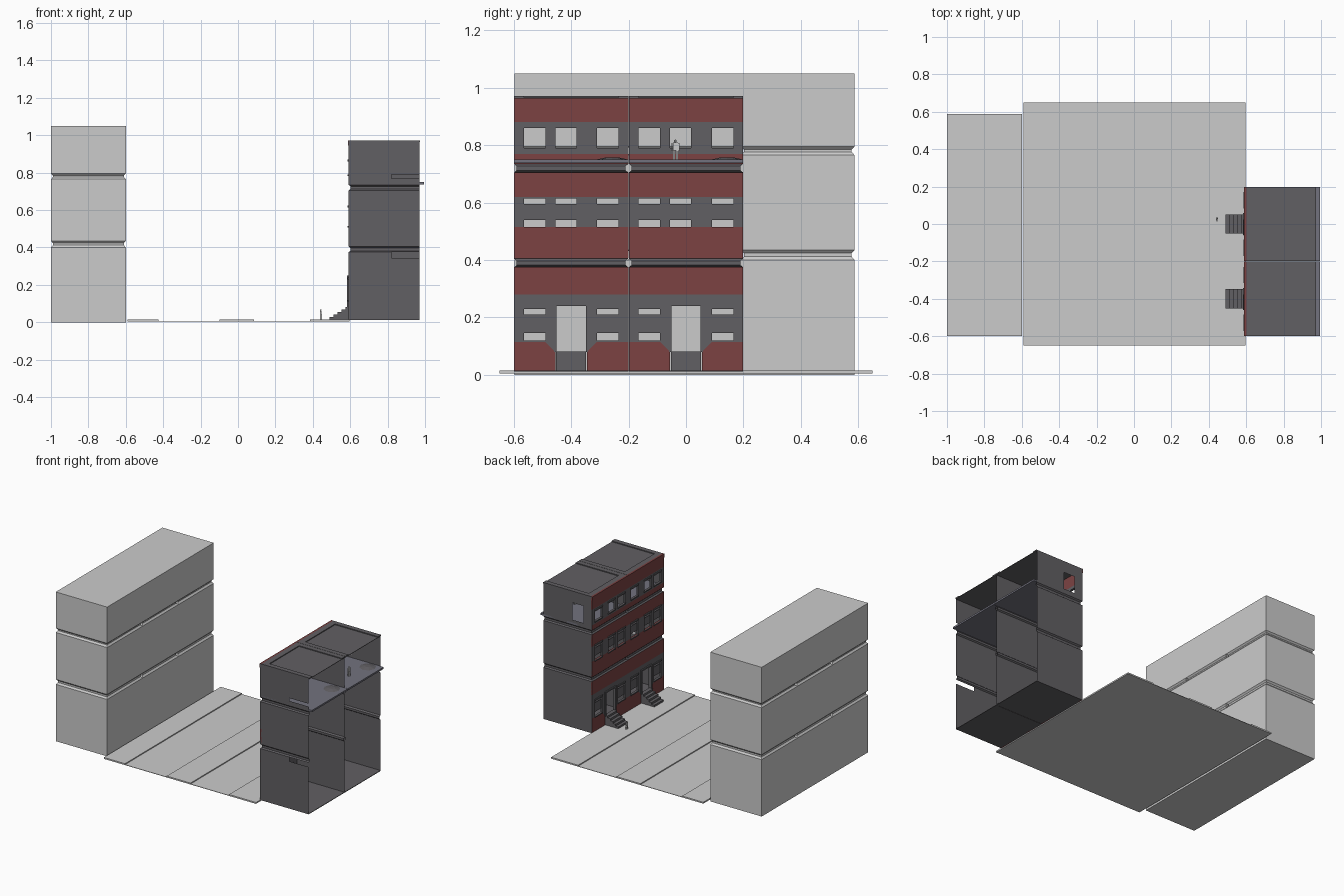
import bpy, bmesh, math
from mathutils import Vector, Matrix

if "Cube" in bpy.data.objects:
    bpy.data.objects.remove(bpy.data.objects["Cube"])


def material(name, rgb):
    m = bpy.data.materials.new(name)
    m.diffuse_color = (*rgb, 1)
    m.use_nodes = True
    m.node_tree.nodes["Principled BSDF"].inputs["Base Color"].default_value = m.diffuse_color
    return m


STONE = material("dark_stone", (0.12, 0.115, 0.125))
BRICK = material("red_brick", (0.2, 0.055, 0.055))
FLOOR = material("floor_grey", (0.17, 0.17, 0.21))


def finish(name, bm, mat=None, fix=True):
    if fix:
        bmesh.ops.recalc_face_normals(bm, faces=bm.faces)
    me = bpy.data.meshes.new(name)
    bm.to_mesh(me)
    bm.free()
    ob = bpy.data.objects.new(name, me)
    bpy.context.collection.objects.link(ob)
    if mat:
        me.materials.append(mat)
    return ob


def add_box(bm, x0, x1, y0, y1, z0, z1):
    c = Vector(((x0 + x1) / 2, (y0 + y1) / 2, (z0 + z1) / 2))
    m = Matrix.Translation(c) @ Matrix.Diagonal((x1 - x0, y1 - y0, z1 - z0, 1))
    bmesh.ops.create_cube(bm, size=1, matrix=m)


def boxes(name, dims, mat=None):
    bm = bmesh.new()
    for d in dims:
        add_box(bm, *d)
    return finish(name, bm, mat)


def add_prism(bm, pts, x0, x1):
    # y-z outline extruded along x
    f = bm.faces.new([bm.verts.new((x0, y, z)) for y, z in pts])
    r = bmesh.ops.extrude_face_region(bm, geom=[f])
    vs = [v for v in r["geom"] if isinstance(v, bmesh.types.BMVert)]
    bmesh.ops.translate(bm, verts=vs, vec=(x1 - x0, 0, 0))


def grooved_block(name, x0, x1, y0, y1, levels):
    # solid block lofted through heights with insets
    bm = bmesh.new()
    rings = [[bm.verts.new((x, y, z)) for x, y in
              ((x0 + i, y0 + i), (x1 - i, y0 + i), (x1 - i, y1 - i), (x0 + i, y1 - i))]
             for z, i in levels]
    for a, b in zip(rings, rings[1:]):
        for k in range(4):
            bm.faces.new((a[k], a[k - 1], b[k - 1], b[k]))
    bm.faces.new(rings[0])
    bm.faces.new(rings[-1])
    return finish(name, bm)


# --- row of three plain houses opposite ---
OPP = [(0, 0), (.4, 0), (.412, .01), (.424, .01), (.435, 0),
       (.765, 0), (.777, .01), (.785, .01), (.795, 0), (1.05, 0)]
for k in range(3):
    y = -.598 + k * .395
    grooved_block(f"opposite_house_{k + 1}", -1, -.6, y, y + .395, OPP)

# --- street ---
boxes("road", [(-.59, .595, -.65, .65, .005, .008)])
boxes("pavement_strips", [(a, b, -.65, .65, .006, .015)
                          for a, b in ((-.59, -.425), (-.1, .085), (.385, .595))])

XF, XI, XB = .592, .602, .97     # facade outer, facade inner, open back
W = .199                         # half width of a house
SHELL = [(.015, 0), (.345, 0), (.375, 0), (.382, .009), (.397, .009), (.405, 0),
         (.705, 0), (.712, .009), (.727, .009), (.735, 0), (.77, 0), (.79, 0),
         (.89, 0), (.97, 0)]
GROOVES = ((.375, .405), (.705, .735))


def shell(name, c, holes):
    # side walls with grooves and openings, plus the groove strips on the front
    bm = bmesh.new()
    cuts = [XF, .66, .745, .82, XB]

    def quad(*p):
        bm.faces.new([bm.verts.new(q) for q in p])
    for (z0, i0), (z1, i1) in zip(SHELL, SHELL[1:]):
        zm = (z0 + z1) / 2
        for s in (-1, 1):
            ya, yb = c + s * (W - i0), c + s * (W - i1)
            for k in range(4):
                a, b = cuts[k], cuts[k + 1]
                if any(s == h[0] and h[1] < (a + b) / 2 < h[2] and h[3] < zm < h[4]
                       for h in holes):
                    continue
                a0, a1 = (a + i0, a + i1) if k == 0 else (a, a)
                p = [(a0, ya, z0), (b, ya, z0), (b, yb, z1), (a1, yb, z1)]
                quad(*(p if s < 0 else p[::-1]))
        if any(g0 < zm < g1 for g0, g1 in GROOVES):
            quad((XF + i0, c + W - i0, z0), (XF + i0, c - W + i0, z0),
                 (XF + i1, c - W + i1, z1), (XF + i1, c + W - i1, z1))
    bmesh.ops.remove_doubles(bm, verts=bm.verts, dist=1e-5)
    finish(name, bm, STONE, fix=False)


def pierced_band(z0, z1, c, holes):
    # wall strip split around openings given as (y0, y1, bottom, top)
    out, y = [], c - W
    for a, b, lo, hi in holes:
        a, b = c + a, c + b
        out.append((XF, XI, y, a, z0, z1))
        if lo > z0:
            out.append((XF, XI, a, b, z0, lo))
        if hi < z1:
            out.append((XF, XI, a, b, hi, z1))
        y = b
    return out + [(XF, XI, y, c + W, z0, z1)]


WIN = [(-.165, -.09), (-.055, .018), (.09, .165)]


def house(tag, c, holes):
    shell(f"{tag}_side_walls", c, holes)

    # brick courses
    bm = bmesh.new()
    for z0, z1 in ((.28, .375), (.405, .515), (.62, .705), (.735, .77), (.88, .945)):
        add_box(bm, XF, XI, c - W, c + W, z0, z1)
    add_box(bm, XF - .004, XI, c - W, c + W, .945, .972)
    for s in (-1, 1):
        add_prism(bm, [(c + s * y, z) for y, z in
                       ((W, .012), (.055, .012), (.055, .08), (.09, .115), (W, .115))], XF, XI)
    finish(f"{tag}_brick_courses", bm, BRICK)

    # stone window bands and the wedges beside the door
    strips = pierced_band(.77, .88, c, [(a, b, .79, .86) for a, b in WIN])
    strips += pierced_band(.515, .62, c, [(a, b, .515, .615) for a, b in WIN])
    strips += pierced_band(.115, .28, c, [(*WIN[0], .12, .23), (-.055, .055, .115, .245),
                                          (*WIN[2], .12, .23)])
    bm = bmesh.new()
    for d in strips:
        add_box(bm, *d)
    for s in (-1, 1):
        add_prism(bm, [(c + s * .055, .08), (c + s * .09, .115), (c + s * .055, .115)], XF, XI)
    finish(f"{tag}_stone_bands", bm, STONE)

    # window sills, lintels and the middle panels of the lower windows
    trim = []
    for lo, hi, wins in ((.79, .86, WIN), (.515, .615, WIN), (.12, .23, WIN[::2])):
        for a, b in wins:
            trim.append((XF - .006, XF, c + a - .006, c + b + .006, lo - .008, lo))
            trim.append((XF - .006, XF, c + a - .006, c + b + .006, hi, hi + .01))
            if lo < .7:
                trim.append((XI - .004, XI, c + a, c + b, lo + .025, hi - .02))
    boxes(f"{tag}_window_trim", trim, STONE)

    # door frame
    boxes(f"{tag}_door_frame",
          [(XF - .008, XI + .004, c + s * .055 - .004, c + s * .055 + .004, .08, .245)
           for s in (-1, 1)] + [(XF - .008, XI + .004, c - .059, c + .059, .24, .25)], STONE)

    # front steps
    boxes(f"{tag}_front_steps", [(.49 + .021 * k, .602, c - .052, c + .052,
                                  .014 + .0135 * k, .014 + .0135 * (k + 1))
                                 for k in range(5)], STONE)

    # floors
    boxes(f"{tag}_ground_floor", [(XF, XB, c - W, c + W, .012, .016)], STONE)
    boxes(f"{tag}_top_floor", [(XI, .995, c - W, c + W, .738, .75)], FLOOR)

    # roof with a sunken panel
    r = .165
    boxes(f"{tag}_roof", [(XF, .64, c - W, c + W, .963, .972),
                          (.64, XB + .004, c - W, c - r, .963, .972),
                          (.64, XB + .004, c + r, c + W, .963, .972),
                          (.64, XB + .004, c - r, c + r, .963, .966)], STONE)

    # low heap on the top floor
    bm = bmesh.new()
    bmesh.ops.create_cone(bm, cap_ends=True, segments=8, radius1=.055, radius2=.02, depth=.008,
                          matrix=Matrix.Translation((.91, c + .143, .754)))
    finish(f"{tag}_floor_heap", bm, STONE)


house("left_house", -.4, [(-1, .82, XB, .345, .375), (-1, .82, XB, .77, .79)])
house("right_house", 0, [(1, .66, .745, .77, .89)])


# --- two small standing figures ---
def figure(name, x, y, z, h):
    bm = bmesh.new()
    for s in (-1, 1):
        add_box(bm, x - .04 * h + s * .05 * h, x + .04 * h + s * .05 * h,
                y + s * .07 * h - .05 * h, y + s * .07 * h + .05 * h, z, z + .48 * h)
        add_box(bm, x - .04 * h, x + .04 * h,
                y + s * .17 * h - .035 * h, y + s * .17 * h + .035 * h, z + .42 * h, z + .82 * h)
    add_box(bm, x - .07 * h, x + .07 * h, y - .13 * h, y + .13 * h, z + .46 * h, z + .84 * h)
    bmesh.ops.create_icosphere(bm, subdivisions=1, radius=.08 * h,
                               matrix=Matrix.Translation((x, y, z + .92 * h)))
    finish(name, bm)


figure("street_figure", .443, .025, .015, .055)
figure("upstairs_figure", .89, -.037, .75, .07)
